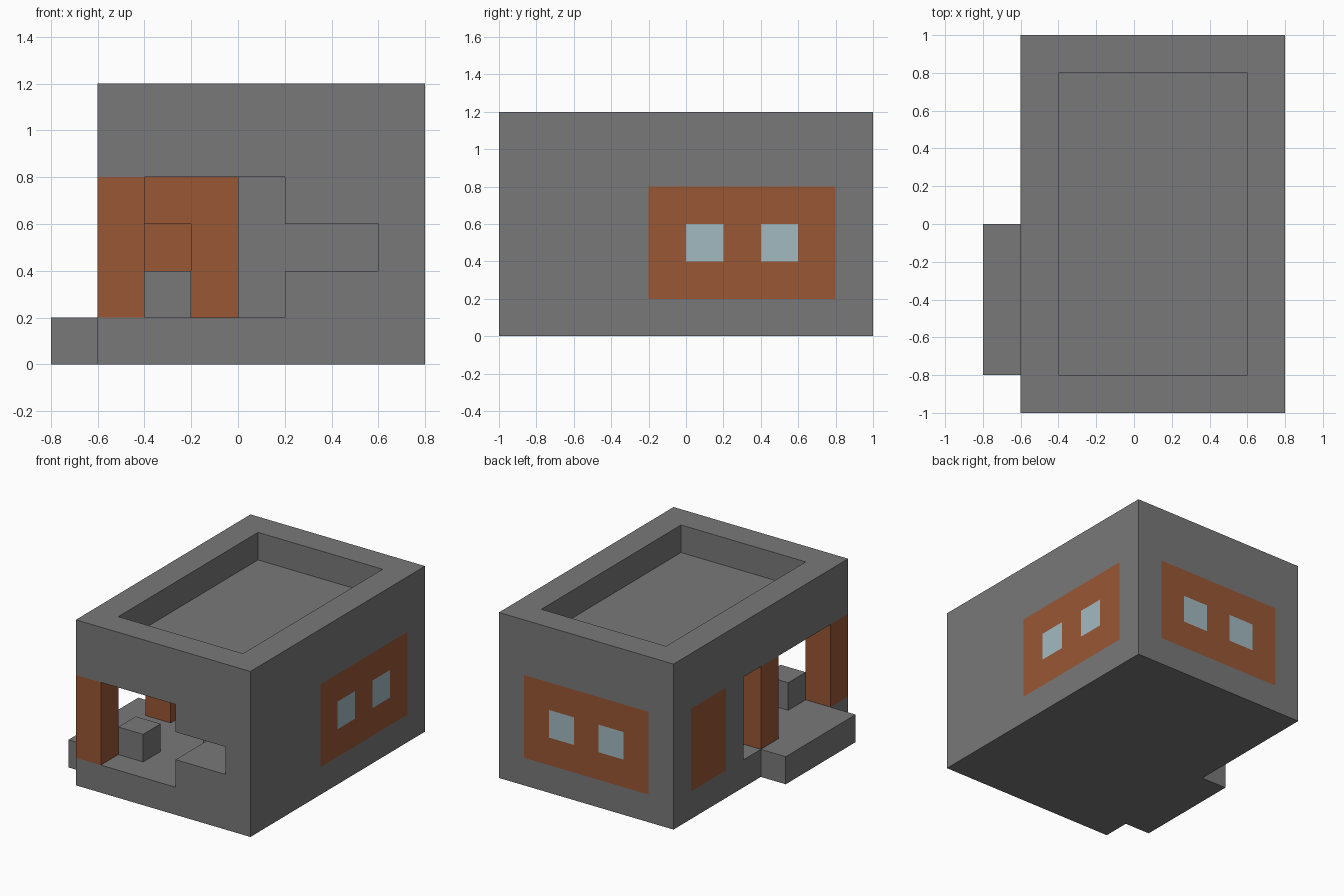
import bpy, bmesh
from mathutils import Vector

cube = bpy.data.objects.get("Cube")
if cube:
    bpy.data.objects.remove(cube, do_unlink=True)


def material(name, rgb):
    m = bpy.data.materials.new(name)
    m.use_nodes = True
    colour = (*rgb, 1)
    m.diffuse_color = colour
    node = next(n for n in m.node_tree.nodes if n.type == 'BSDF_PRINCIPLED')
    node.inputs["Base Color"].default_value = colour
    node.inputs["Roughness"].default_value = 0.9
    return m


STONE = material("grey stone", (0.19, 0.19, 0.19))
WOOD = material("brown wood", (0.32, 0.095, 0.036))
GLASS = material("pale blue glass", (0.36, 0.49, 0.535))


def box(name, mat, x, y, z):
    """Axis-aligned box from (low, high) ranges."""
    bm = bmesh.new()
    bmesh.ops.create_cube(bm, size=1)
    for v in bm.verts:
        v.co = Vector(r[0] if c < 0 else r[1] for c, r in zip(v.co, (x, y, z)))
    mesh = bpy.data.meshes.new(name)
    bm.to_mesh(mesh)
    bm.free()
    mesh.materials.append(mat)
    ob = bpy.data.objects.new(name, mesh)
    bpy.context.scene.collection.objects.link(ob)
    return ob


def carve(target, x, y, z):
    """Cut a box-shaped hole and keep the result as plain mesh."""
    cutter = box("cutter", STONE, x, y, z)
    cutter.hide_render = True
    mod = target.modifiers.new("carve", 'BOOLEAN')
    mod.operation, mod.solver, mod.object = 'DIFFERENCE', 'EXACT', cutter
    bpy.context.view_layer.update()
    deps = bpy.context.evaluated_depsgraph_get()
    mesh = bpy.data.meshes.new_from_object(target.evaluated_get(deps))
    target.modifiers.clear()
    target.data = mesh
    bpy.data.objects.remove(cutter, do_unlink=True)


LEVEL = (0.2, 0.8)      # floor to ceiling
MIDDLE = (0.4, 0.6)     # window height

# Main block with roof recess
house = box("house_walls", STONE, (-0.6, 0.8), (-1, 1), (0, 1.2))
carve(house, (-0.4, 0.6), (-0.8, 0.8), (1.0, 1.3))

# Open corner terrace and the front serving hatch
carve(house, (-0.7, 0), (-1.1, 0.2), LEVEL)
carve(house, (-0.1, 0.2), (-1.1, -0.4), LEVEL)
carve(house, (0.1, 0.6), (-1.1, -0.4), MIDDLE)

# Back room and the gap for its inner wall
carve(house, (-0.4, 0.6), (0.4, 0.8), LEVEL)
carve(house, (0.2, 0.6), (-0.2, 0.5), LEVEL)
carve(house, (-0.4, 0), (0.1, 0.5), LEVEL)


def wall_panel(name, x, y, thin, windows=()):
    """Flush wooden panel through a wall, with panes along its long axis."""
    def spans(along, pad):
        r = [x, y]
        if along:
            r[1 - thin] = along
        r[thin] = (r[thin][0] - pad, r[thin][1] + pad)
        return r
    carve(house, *spans(None, 0.05), LEVEL)
    panel = box(name, WOOD, x, y, LEVEL)
    for i, w in enumerate(windows):
        carve(panel, *spans(w, 0.05), MIDDLE)
        box(f"{name}_window_{i + 1}", GLASS, *spans(w, 0), MIDDLE)


wall_panel("left_panel", (0.6, 0.8), (-0.2, 0.8), 0, [(0, 0.2), (0.4, 0.6)])
wall_panel("back_panel", (-0.4, 0.6), (0.8, 1), 1, [(-0.2, 0), (0.2, 0.4)])
wall_panel("right_panel", (-0.6, -0.4), (0.4, 0.8), 0)

# Terrace posts
for name, y in (("corner_post", -1), ("middle_post", -0.2)):
    box(name, WOOD, (-0.6, -0.4), (y, y + 0.2), LEVEL)

# Inner wall with a doorway
box("inner_wall", WOOD, (-0.2, 0), (0.2, 0.4), LEVEL)
box("door_lintel", WOOD, (-0.4, -0.2), (0.2, 0.4), (0.6, 0.8))

# Stool on the terrace and the side step
box("stool", STONE, (-0.4, -0.2), (-0.8, -0.6), (0.2, 0.4))
box("side_step", STONE, (-0.8, -0.6), (-0.8, 0), (0, 0.2))
